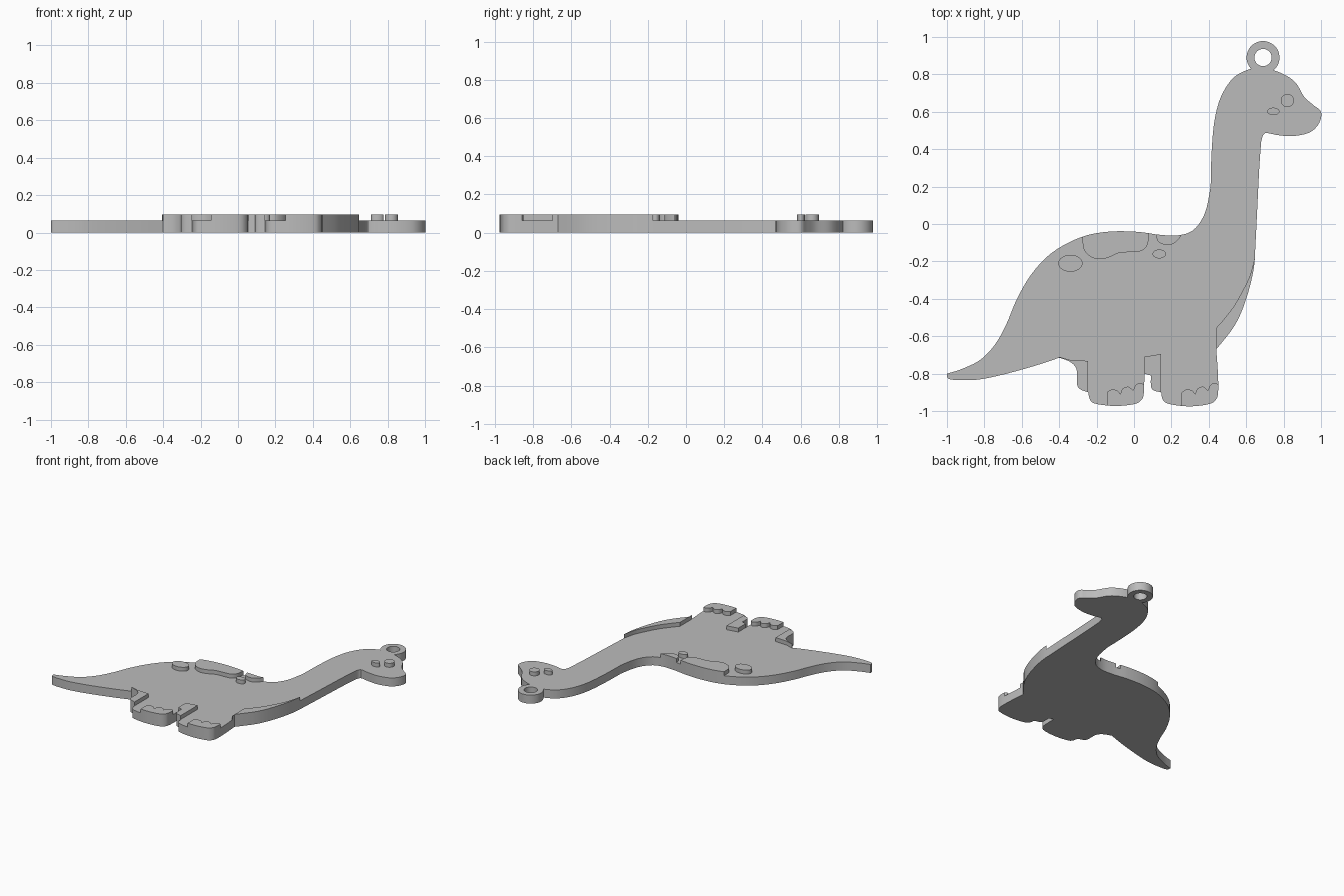
import bpy, bmesh, math

if "Cube" in bpy.data.objects:
    bpy.data.objects.remove(bpy.data.objects["Cube"])

BASE, TOP = 0.065, 0.095

grey = bpy.data.materials.new("plain grey")
grey.diffuse_color = (0.5, 0.5, 0.5, 1)
grey.use_nodes = True
grey.node_tree.nodes["Principled BSDF"].inputs["Base Color"].default_value = grey.diffuse_color


def smooth(points, steps=5):
    """Open Catmull-Rom run through the points; the ends stay as corners."""
    p = [points[0]] + list(points) + [points[-1]]
    out = []
    for i in range(1, len(p) - 2):
        for s in range(steps):
            t = s / steps
            out.append(tuple(0.5 * (2 * b + (c - a) * t + (2 * a - 5 * b + 4 * c - d) * t * t
                                    + (3 * b - a - 3 * c + d) * t ** 3)
                             for a, b, c, d in zip(p[i - 1], p[i], p[i + 1], p[i + 2])))
    return out + [tuple(points[-1])]


def ellipse(cx, cy, rx, ry, n=40):
    return [(cx + rx * math.cos(2 * math.pi * i / n), cy + ry * math.sin(2 * math.pi * i / n))
            for i in range(n)]


def prism(name, outline, z0, z1):
    pts = []
    for q in outline:
        if not pts or math.dist(q, pts[-1]) > 1e-4:
            pts.append(q)
    if math.dist(pts[0], pts[-1]) < 1e-4:
        pts.pop()
    bm = bmesh.new()
    face = bm.faces.new([bm.verts.new((x, y, z0)) for x, y in pts])
    ext = bmesh.ops.extrude_face_region(bm, geom=[face])
    bmesh.ops.translate(bm, vec=(0, 0, z1 - z0),
                        verts=[v for v in ext["geom"] if isinstance(v, bmesh.types.BMVert)])
    bmesh.ops.recalc_face_normals(bm, faces=bm.faces)
    me = bpy.data.meshes.new(name)
    bm.to_mesh(me)
    bm.free()
    me.materials.append(grey)
    ob = bpy.data.objects.new(name, me)
    bpy.context.collection.objects.link(ob)
    return ob


def boolean(ob, cutter, operation):
    mod = ob.modifiers.new(operation.lower(), 'BOOLEAN')
    mod.operation, mod.solver, mod.object = operation, 'EXACT', cutter
    bpy.context.view_layer.objects.active = ob
    bpy.ops.object.modifier_apply(modifier=mod.name)
    bpy.data.objects.remove(cutter)


# Silhouette, clockwise from the tail tip
back = [(-1, -.80), (-.92, -.775), (-.82, -.725), (-.74, -.64), (-.68, -.53), (-.63, -.41),
        (-.56, -.285), (-.47, -.18), (-.37, -.11), (-.25, -.06), (-.12, -.04), (.02, -.042),
        (.14, -.058), (.24, -.06), (.32, -.03), (.38, .06), (.41, .20)]
head = [(.41, .20), (.415, .38), (.43, .55), (.465, .68), (.53, .78), (.61, .825), (.68, .835),
        (.78, .81), (.86, .76), (.91, .68), (.96, .635), (1, .60), (.99, .54), (.94, .49),
        (.85, .47), (.77, .475), (.70, .485), (.68, .44)]
chest = [(.68, .44), (.67, .30), (.66, .10), (.65, -.10), (.64, -.24), (.60, -.40),
         (.54, -.54), (.44, -.67)]
front_leg = [(.44, -.67), (.449, -.80), (.45, -.90), (.437, -.94), (.40, -.963), (.30, -.975),
             (.20, -.965), (.157, -.945), (.145, -.90)]
front_far = [(.145, -.90), (.107, -.89), (.091, -.87), (.09, -.81)]
hind_leg = [(.055, -.80), (.053, -.90), (.04, -.94), (0, -.963), (-.10, -.973), (-.20, -.962),
            (-.233, -.943), (-.245, -.90)]
hind_far = [(-.245, -.90), (-.285, -.885), (-.304, -.86), (-.305, -.80), (-.312, -.765),
            (-.345, -.735), (-.40, -.715)]
tail = [(-.40, -.715), (-.52, -.755), (-.68, -.80), (-.82, -.83), (-.92, -.835),
        (-.985, -.83), (-1, -.815)]
runs = (back, head, chest, front_leg, front_far, hind_leg, hind_far, tail)
silhouette = [q for run in runs for q in smooth(run)]

# Flat body with the keyring loop
body = prism("body", silhouette, 0, BASE)
ring = prism("ring", ellipse(.69, .89, .088, .088, 48), 0, BASE)
boolean(ring, prism("ring_hole", ellipse(.69, .89, .046, .046, 48), -.1, .2), 'DIFFERENCE')
boolean(body, ring, 'UNION')

# Raised patches trimmed to the silhouette
toes = [q for arc in ([(-.145, -.90), (-.12, -.885), (-.09, -.89), (-.073, -.91)],
                      [(-.073, -.91), (-.06, -.88), (-.03, -.87), (-.005, -.89)],
                      [(-.005, -.89), (.01, -.86), (.035, -.85), (.06, -.865)])
        for q in smooth(arc)] + [(.07, -1.05), (-.145, -1.05)]
patches = {
    "belly": smooth([(.66, -.12), (.645, -.18), (.625, -.26), (.60, -.32), (.54, -.43),
                     (.48, -.51), (.44, -.555)]) + [(.44, -.70), (.80, -.70), (.80, -.12)],
    "hind_toes": toes,
    "front_toes": [(x + .40, y) for x, y in toes],
    "hind_far_leg": [(-.40, -.71), (-.34, -.727), (-.245, -.732), (-.245, -.95), (-.40, -.95)],
    "front_far_leg": [(.055, -.71), (.145, -.695), (.145, -.95), (.055, -.95)],
    "large_back_spot": smooth([(-.275, -.07), (-.27, -.13), (-.24, -.17), (-.19, -.188),
                               (-.14, -.18), (-.08, -.155), (-.02, -.15), (.04, -.143),
                               (.072, -.11), (.08, -.05)]) + [(.08, .05), (-.275, .05)],
    "small_back_spot": smooth([(.117, -.05), (.127, -.09), (.16, -.11), (.20, -.11),
                               (.235, -.085), (.26, -.05)]) + [(.26, .02), (.117, .02)],
}
for name, region in patches.items():
    patch = prism(name, silhouette, BASE, TOP)
    boolean(patch, prism("cutter", region, 0, .2), 'INTERSECT')

# Raised oval details inside the silhouette
ovals = {"hip_spot": (-.34, -.21, .065, .045), "shoulder_spot": (.135, -.16, .036, .024),
         "eye": (.82, .66, .035, .035), "cheek": (.745, .602, .033, .02)}
for name, dims in ovals.items():
    prism(name, ellipse(*dims), BASE, TOP)

# Smooth walls with sharp rims
bpy.ops.object.select_all(action='SELECT')
bpy.context.view_layer.objects.active = body
bpy.ops.object.shade_smooth_by_angle(angle=math.radians(30))
